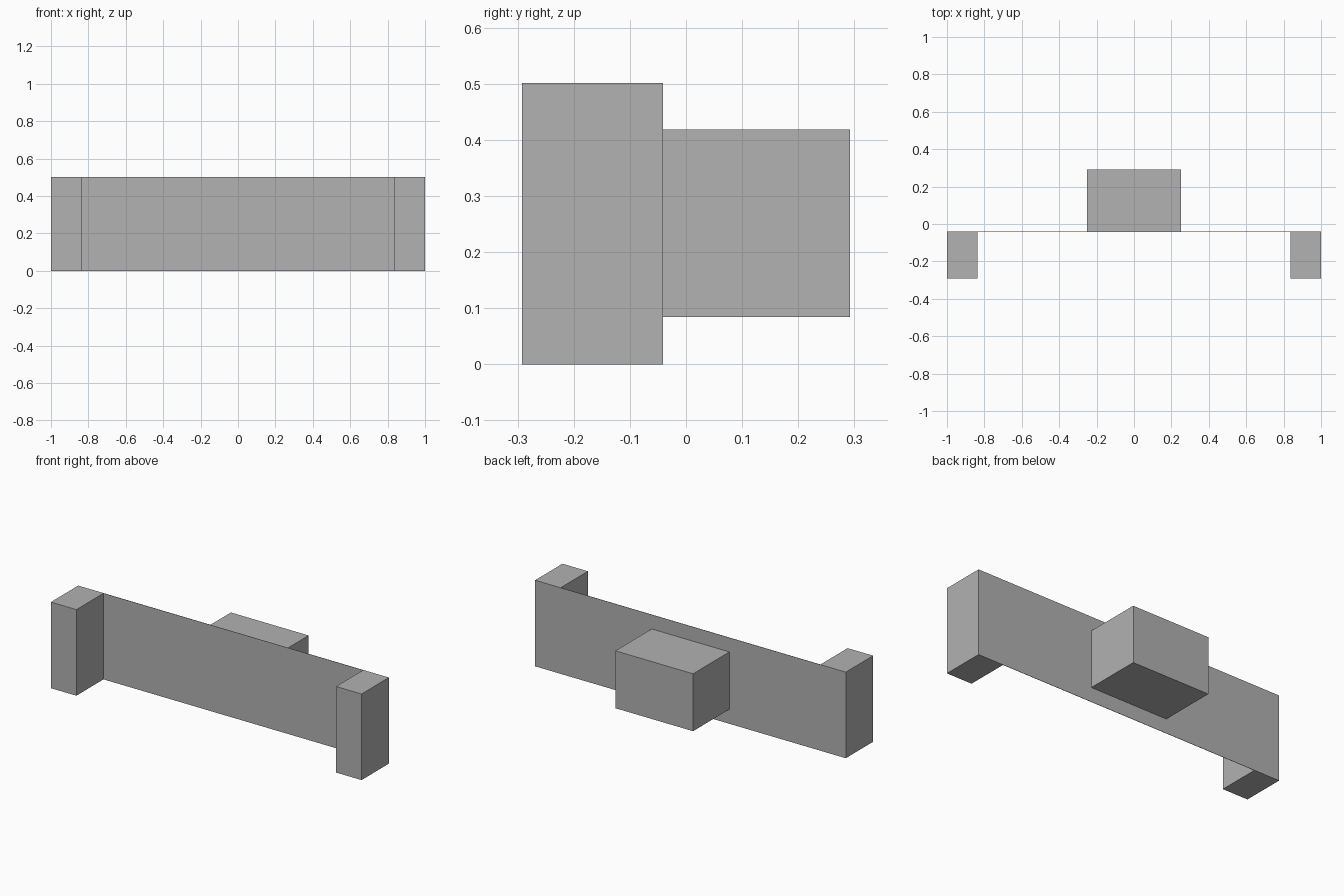
import bpy

cube = bpy.data.objects.get("Cube")
if cube:
    bpy.data.objects.remove(cube, do_unlink=True)

# Single flat grey
grey = bpy.data.materials.new("plain_grey")
grey.use_nodes = True
colour = (0.445, 0.445, 0.445, 1)
grey.diffuse_color = colour
grey.node_tree.nodes["Principled BSDF"].inputs["Base Color"].default_value = colour


def box(name, low, high):
    """Add a box spanning two opposite corners."""
    centre = [(a + b) / 2 for a, b in zip(low, high)]
    bpy.ops.mesh.primitive_cube_add(size=1, location=centre)
    obj = bpy.context.object
    obj.name = name
    obj.scale = [b - a for a, b in zip(low, high)]
    bpy.ops.object.transform_apply(location=False, rotation=False, scale=True)
    obj.data.materials.append(grey)
    return obj


HEIGHT = 0.501
FRONT, BACK = -0.292, 0.292
PANEL_FRONT, PANEL_BACK = -0.043, -0.041

# Thin upright panel across the full width
box("panel", (-1, PANEL_FRONT, 0), (1, PANEL_BACK, HEIGHT))

# Full-height posts at the two ends, in front of the panel
for name, side in (("right_post", -1), ("left_post", 1)):
    inner, outer = sorted((side * 0.836, side))
    box(name, (inner, FRONT, 0), (outer, PANEL_FRONT, HEIGHT))

# Mounting block centred behind the panel
box("rear_block", (-0.25, PANEL_BACK, 0.084), (0.25, BACK, 0.418))
